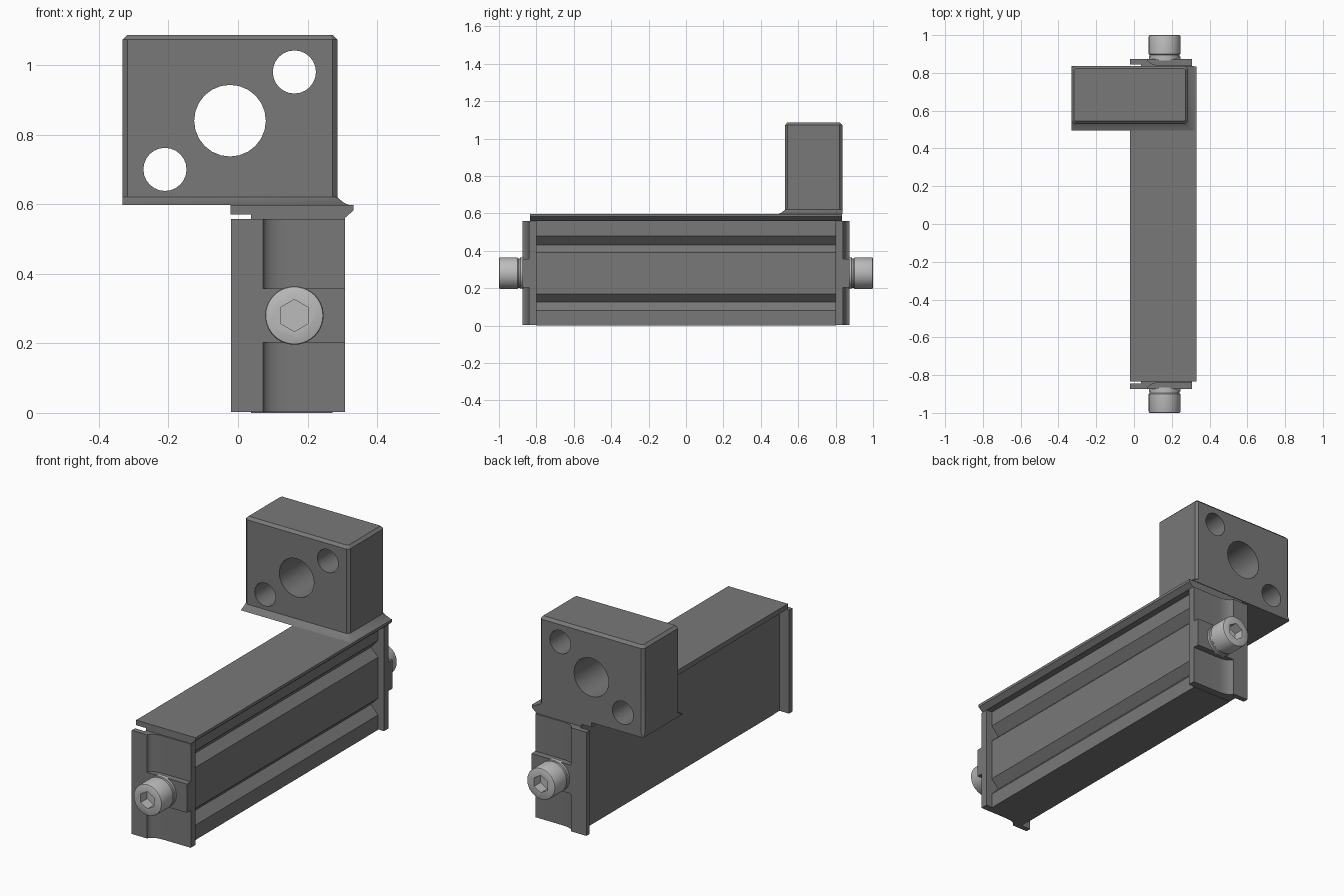
import bpy, bmesh
from math import pi, sin, cos, radians

if "Cube" in bpy.data.objects:
    bpy.data.objects.remove(bpy.data.objects["Cube"])

def material(name, v):
    m = bpy.data.materials.new(name)
    m.diffuse_color = (v, v, v, 1)
    m.use_nodes = True
    m.node_tree.nodes["Principled BSDF"].inputs["Base Color"].default_value = m.diffuse_color
    return m

DARK = material("dark_metal", 0.19)
LIGHT = material("light_steel", 0.5)

def finish(name, bm, mat=DARK):
    bmesh.ops.recalc_face_normals(bm, faces=bm.faces)
    me = bpy.data.meshes.new(name)
    bm.to_mesh(me)
    bm.free()
    me.materials.append(mat)
    ob = bpy.data.objects.new(name, me)
    bpy.context.collection.objects.link(ob)
    smooth(me)
    return ob

def smooth(me):
    me.shade_smooth()
    me.set_sharp_from_angle(angle=radians(30))

def loft(name, rings, mat=DARK):
    """Skin a stack of equal-length closed rings and cap both ends."""
    bm = bmesh.new()
    vs = [[bm.verts.new(p) for p in r] for r in rings]
    n = len(vs[0])
    for a, b in zip(vs, vs[1:]):
        for i in range(n):
            j = (i + 1) % n
            bm.faces.new((a[i], a[j], b[j], b[i]))
    bm.faces.new(vs[0])
    bm.faces.new(vs[-1])
    return finish(name, bm, mat)

def along_y(name, pts, y0, y1):
    return loft(name, [[(x, y, z) for x, z in pts] for y in (y0, y1)])

def along_z(name, pts, z0, z1):
    return loft(name, [[(x, y, z) for x, y in pts] for z in (z0, z1)])

def circle(cx, cz, r, n, start=0.0):
    return [(cx + r * cos(start + 2 * pi * i / n),
             cz + r * sin(start + 2 * pi * i / n)) for i in range(n)]

def cut(ob, cutters):
    for c in cutters:
        c.hide_render = True
        mod = ob.modifiers.new("cut", 'BOOLEAN')
        mod.operation = 'DIFFERENCE'
        mod.solver = 'EXACT'
        mod.object = c
    bpy.context.view_layer.update()
    dg = bpy.context.evaluated_depsgraph_get()
    me = bpy.data.meshes.new_from_object(ob.evaluated_get(dg))
    ob.modifiers.clear()
    ob.data = me
    smooth(me)
    for c in cutters:
        bpy.data.objects.remove(c)

# Long rail, set back from the end frames, with two V grooves on its right side
R, B, G = 0.307, 0.272, 0.229
along_y("rail_body", [(0.037, 0), (B, 0), (B, 0.08), (G, 0.125), (B, 0.17),
                      (B, 0.39), (G, 0.432), (B, 0.48), (B, 0.562), (0.037, 0.562)],
        -0.801, 0.801)

# Overhanging top plate with undercut right edge
along_y("top_plate", [(0.037, 0.56), (R, 0.56), (0.332, 0.582), (0.332, 0.597),
                      (-0.022, 0.597), (-0.022, 0.57), (0.037, 0.57)], -0.833, 0.833)

# Upright block: flared foot, chamfered edges
def chamfered(x0, x1, y0, y1, c, z):
    return [(x0 + c, y0, z), (x1 - c, y0, z), (x1, y0 + c, z), (x1, y1 - c, z),
            (x1 - c, y1, z), (x0 + c, y1, z), (x0, y1 - c, z), (x0, y0 + c, z)]

c = 0.014
block = loft("upright_block", [
    chamfered(-0.332, 0.320, 0.495, 0.836, 0.003, 0.597),
    chamfered(-0.332, 0.301, 0.514, 0.836, 0.006, 0.606),
    chamfered(-0.332, 0.286, 0.530, 0.836, c, 0.62),
    chamfered(-0.332, 0.286, 0.530, 0.836, c, 1.073),
    chamfered(-0.332 + c, 0.286 - c, 0.530 + c, 0.836 - c, c / 2, 1.087)])
cut(block, [along_y("hole_cutter", circle(x, z, r, n), 0.4, 0.95) for x, z, r, n in
            ((-0.023, 0.84, 0.103, 24), (0.162, 0.98, 0.062, 24), (-0.21, 0.70, 0.062, 24))])

# Matching end assemblies
for s, end in ((1, "back"), (-1, "front")):
    # closing frame over the groove ends
    along_y(end + "_end_frame", [(0.037, 0.002), (R, 0.002), (R, 0.56), (0.037, 0.56)],
            s * 0.80, s * 0.833)
    # end cap with a left flange and a hollow right side
    curve = [(0.144 - 0.072 * cos(t * pi / 12), 0.873 - 0.034 * sin(t * pi / 12))
             for t in range(7)]
    cap = [(-0.02, 0.845), (-0.02, 0.873)] + curve + [(R, 0.839), (R, 0.832),
                                                    (0.037, 0.832), (0.037, 0.845)]
    along_z(end + "_end_cap", [(x, s * y) for x, y in cap], 0.002, 0.558)
    # raised pad under the screw
    along_z(end + "_screw_pad", [(0.072, s * 0.835), (R, s * 0.835),
                                 (R, s * 0.873), (0.072, s * 0.873)], 0.203, 0.357)
    # socket head screw
    profile = [(0.083, 0.865), (0.083, 0.886), (0.079, 0.888), (0.079, 0.896),
               (0.084, 0.901), (0.084, 0.993), (0.082, 0.998), (0.078, 1.0)]
    screw = loft(end + "_screw", [[(x, s * y, z) for x, z in circle(0.162, 0.28, r, 40)]
                                  for r, y in profile], LIGHT)
    cut(screw, [along_y("socket_cutter", circle(0.162, 0.28, 0.046, 6, pi / 2),
                        s * 0.945, s * 1.05)])
